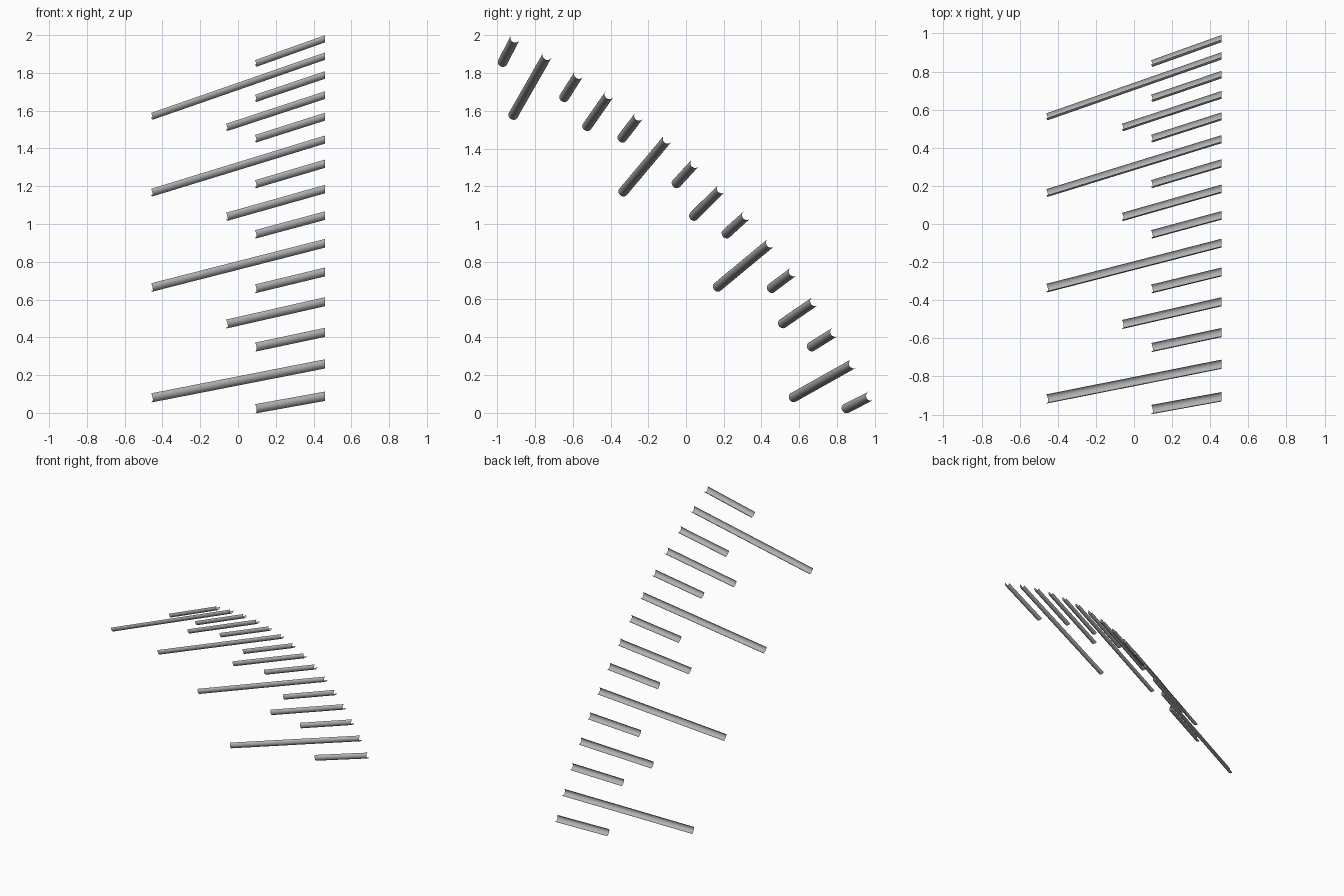
import bpy, bmesh
from math import cos, sin, pi, radians

cube = bpy.data.objects.get("Cube")
if cube:
    bpy.data.objects.remove(cube, do_unlink=True)

# One plain grey for every slat
grey = bpy.data.materials.new("plain_grey")
grey.use_nodes = True
colour = (0.45, 0.45, 0.45, 1)
grey.diffuse_color = colour
grey.node_tree.nodes["Principled BSDF"].inputs["Base Color"].default_value = colour

# The slats fan out along an arc in the side plane
ARC_RADIUS = 4.305
CENTRE_Y, CENTRE_Z = -2.866, -1.845
TOP_ANGLE, SPAN = radians(62.9), radians(36.2)
COUNT = 15
SLAT_RADIUS = 0.026
END_X = 0.46
SLOPE = 0.4
SQUARE_CUT = SLOPE / (1 + SLOPE ** 2)
SEGMENTS = 12


def gutter(name, angle, inner_x):
    """Straight open half-round gutter: square-cut inner end, upright outer end."""
    bm = bmesh.new()
    rings = []
    for end_x, cut in ((inner_x, SQUARE_CUT), (END_X, 0)):
        ring = []
        for i in range(SEGMENTS + 1):
            a = pi / 2 + pi * i / SEGMENTS
            depth, side = SLAT_RADIUS * cos(a), SLAT_RADIUS * sin(a)
            x = end_x - cut * depth
            reach = ARC_RADIUS - SLOPE * (END_X - x) + depth
            y = CENTRE_Y + reach * cos(angle) - side * sin(angle)
            z = CENTRE_Z + reach * sin(angle) + side * cos(angle)
            ring.append(bm.verts.new((x, y, z)))
        rings.append(ring)
    near, far = rings
    for i in range(SEGMENTS):
        face = bm.faces.new((near[i], far[i], far[i + 1], near[i + 1]))
        face.smooth = True
        # Outside of the round must face away from the open side
        face.normal_update()
        if face.normal.y * cos(angle) + face.normal.z * sin(angle) > 0:
            face.normal_flip()
    mesh = bpy.data.meshes.new(name)
    bm.to_mesh(mesh)
    bm.free()
    mesh.materials.append(grey)
    obj = bpy.data.objects.new(name, mesh)
    bpy.context.collection.objects.link(obj)


# Short, long, short, medium, repeating from the top down
pattern = [("short", 0.09), ("long", -0.46), ("short", 0.09), ("medium", -0.063)]
for n in range(COUNT):
    size, inner_x = pattern[n % len(pattern)]
    gutter(f"{size}_slat_{n + 1}", TOP_ANGLE - SPAN * n / (COUNT - 1), inner_x)
